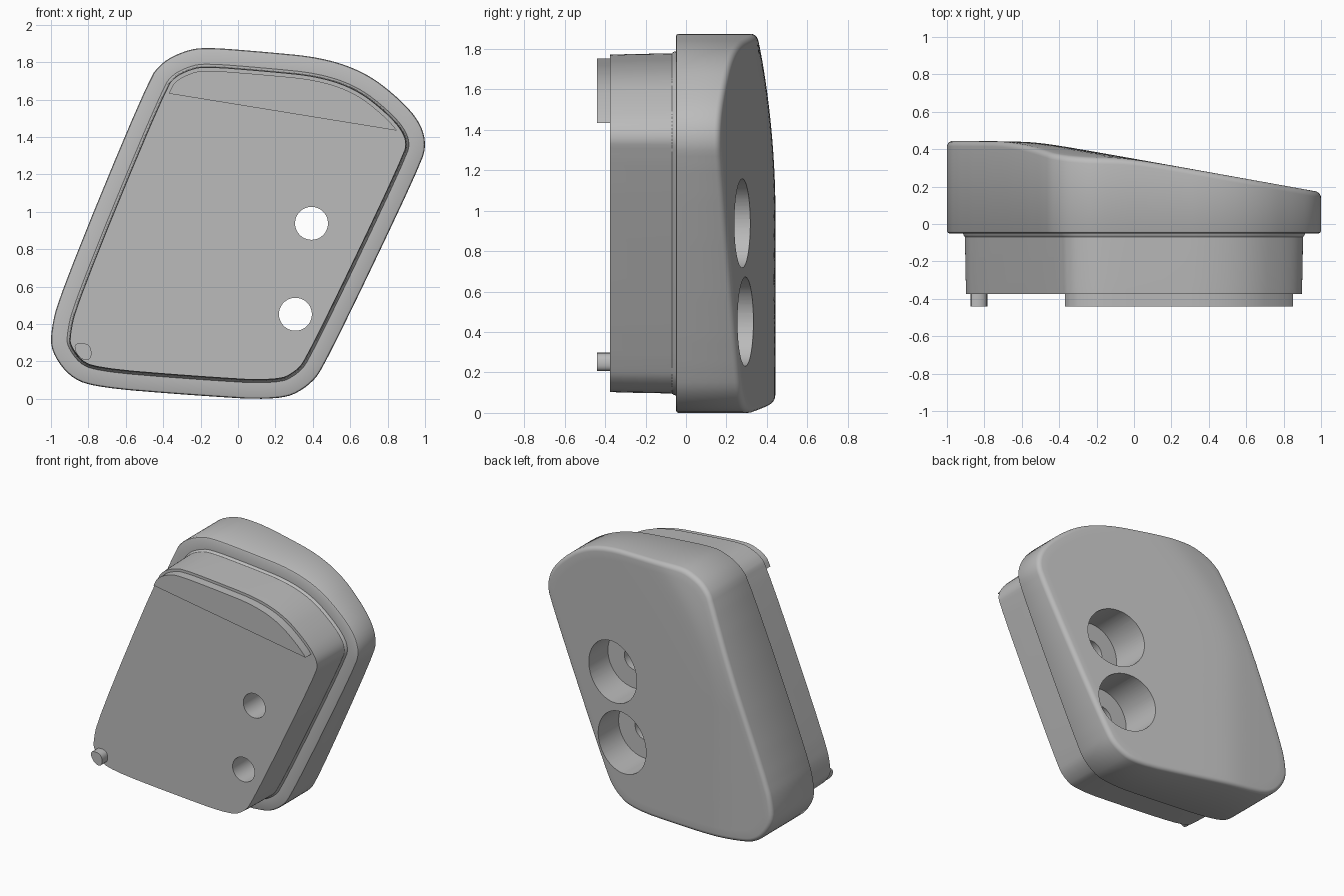
import bpy, bmesh, math
from mathutils import Vector, Matrix

cube = bpy.data.objects.get("Cube")
if cube:
    bpy.data.objects.remove(cube, do_unlink=True)

grey = bpy.data.materials.new("plain grey")
grey.use_nodes = True
COLOUR = (0.5, 0.5, 0.5, 1)
grey.diffuse_color = COLOUR
grey.node_tree.nodes["Principled BSDF"].inputs["Base Color"].default_value = COLOUR


def make_object(name, bm):
    bmesh.ops.recalc_face_normals(bm, faces=bm.faces)
    mesh = bpy.data.meshes.new(name)
    bm.to_mesh(mesh)
    bm.free()
    mesh.materials.append(grey)
    obj = bpy.data.objects.new(name, mesh)
    bpy.context.collection.objects.link(obj)
    return obj


def shade(obj):
    bpy.ops.object.select_all(action='DESELECT')
    obj.select_set(True)
    bpy.context.view_layer.objects.active = obj
    bpy.ops.object.shade_smooth_by_angle(angle=math.radians(30))


def chaikin(pts, rounds=2):
    for _ in range(rounds):
        pts = [a.lerp(b, t) for a, b in zip(pts, pts[1:] + pts[:1]) for t in (0.25, 0.75)]
    return pts


def resample(pts, count):
    loop = pts + pts[:1]
    lengths = [(b - a).length for a, b in zip(loop, loop[1:])]
    step = sum(lengths) / count
    out, i, walked = [], 0, 0.0
    for n in range(count):
        while n * step > walked + lengths[i]:
            walked += lengths[i]
            i += 1
        out.append(loop[i].lerp(loop[i + 1], (n * step - walked) / lengths[i]))
    return out


def inset(pts, d):
    # the outline runs clockwise seen from the front
    out = []
    for i, p in enumerate(pts):
        t = (pts[(i + 1) % len(pts)] - pts[i - 1]).normalized()
        out.append(p + Vector((t.y, -t.x)) * d)
    return out


def prism(name, pts, y0, y1):
    bm = bmesh.new()
    face = bm.faces.new([bm.verts.new((p.x, y0, p.y)) for p in pts])
    ext = bmesh.ops.extrude_face_region(bm, geom=[face])
    verts = [v for v in ext["geom"] if isinstance(v, bmesh.types.BMVert)]
    bmesh.ops.translate(bm, verts=verts, vec=(0, y1 - y0, 0))
    return make_object(name, bm)


# Outline of the slanted body, as (x, z)
points = [(-.18, 1.875), (.14, 1.85), (.45, 1.82), (.68, 1.74), (.86, 1.6), (.965, 1.48),
          (1, 1.37), (.976, 1.26), (.46, .185), (.38, .08), (.23, 0), (-.26, .03),
          (-.77, .072), (-.9, .13), (-.987, .25), (-1, .345), (-.955, .55),
          (-.48, 1.7), (-.4, 1.8), (-.285, 1.855)]
outline = chaikin([Vector(p) for p in points])
lo = Vector((min(p.x for p in outline), min(p.y for p in outline)))
hi = Vector((max(p.x for p in outline), max(p.y for p in outline)))
outline = [Vector(((p.x - lo.x) / (hi.x - lo.x) * 2 - 1,
                   (p.y - lo.y) / (hi.y - lo.y) * 1.875)) for p in outline]
outline = resample(outline, 200)
centre = Vector((0, 0.95))


def back_height(p):
    # sloping plane softly blended into a flat area that falls off at the top
    slope = 0.17 + 0.18 * (1 - p.x)
    cap = 0.445 - 0.09 * (max(0, p.y - 1) / 0.87) ** 2
    return 0.5 * (slope + cap - math.hypot(slope - cap, 0.02))


# Housing: plug, flange and contoured back lofted as one skin
rings = []
for d, y in ((.103, -.375), (.1, -.29), (.096, -.07), (.088, -.06), (.086, -.05),
             (.012, -.05), (.004, -.046), (0, -.038)):
    rings.append([(p.x, y, p.y) for p in inset(outline, d)])
R = 0.03
for i in range(6):
    a = i / 5 * math.pi / 2
    rings.append([(p.x, back_height(p) - R + R * math.sin(a), p.y)
                  for p in inset(outline, R * (1 - math.cos(a)))])
rim = inset(outline, R)
for i in range(1, 20):
    scaled = [centre.lerp(p, 1 - i / 20) for p in rim]
    rings.append([(p.x, back_height(p), p.y) for p in scaled])

bm = bmesh.new()
loops = [[bm.verts.new(co) for co in ring] for ring in rings]
for a, b in zip(loops, loops[1:]):
    for i in range(len(a)):
        bm.faces.new((a[i - 1], a[i], b[i], b[i - 1]))
bm.faces.new(loops[0])
tip = bm.verts.new((centre.x, back_height(centre), centre.y))
last = loops[-1]
for i in range(len(last)):
    bm.faces.new((last[i - 1], last[i], tip))
housing = make_object("housing", bm)


def bore(obj, x, z, radius, y0, y1):
    bm = bmesh.new()
    bmesh.ops.create_cone(bm, cap_ends=True, segments=64, radius1=radius, radius2=radius,
                          depth=y1 - y0, matrix=Matrix.Translation((x, (y0 + y1) / 2, z))
                          @ Matrix.Rotation(math.pi / 2, 4, 'X'))
    cutter = make_object("bore_cutter", bm)
    cutter.hide_render = True
    mod = obj.modifiers.new("bore", 'BOOLEAN')
    mod.operation, mod.solver, mod.object = 'DIFFERENCE', 'EXACT', cutter
    bpy.context.view_layer.objects.active = obj
    bpy.ops.object.modifier_apply(modifier=mod.name)
    bpy.data.objects.remove(cutter, do_unlink=True)


# Two counterbored screw holes
for x, z in ((.393, .938), (.307, .452)):
    bore(housing, x, z, 0.22, 0.02, 0.7)
    bore(housing, x, z, 0.088, -0.7, 0.3)
shade(housing)

# Raised lip across the top of the plug, cut off by a slanted line
left, right = Vector((-.365, 1.63)), Vector((.85, 1.425))
line = right - left
arc = [p for p in inset(outline, 0.122) if line.cross(p - left) > 0]
start = min(range(len(arc)), key=lambda i: arc[i].x + 0.2 * arc[i].y)
shade(prism("top_lip", arc[start:] + arc[:start], -0.44, -0.37))

# Small locating peg in the lower corner
peg = [(-.875, .3), (-.79, .295), (-.78, .22), (-.82, .2), (-.87, .245)]
shade(prism("corner_peg", chaikin([Vector(p) for p in peg]), -0.44, -0.37))
